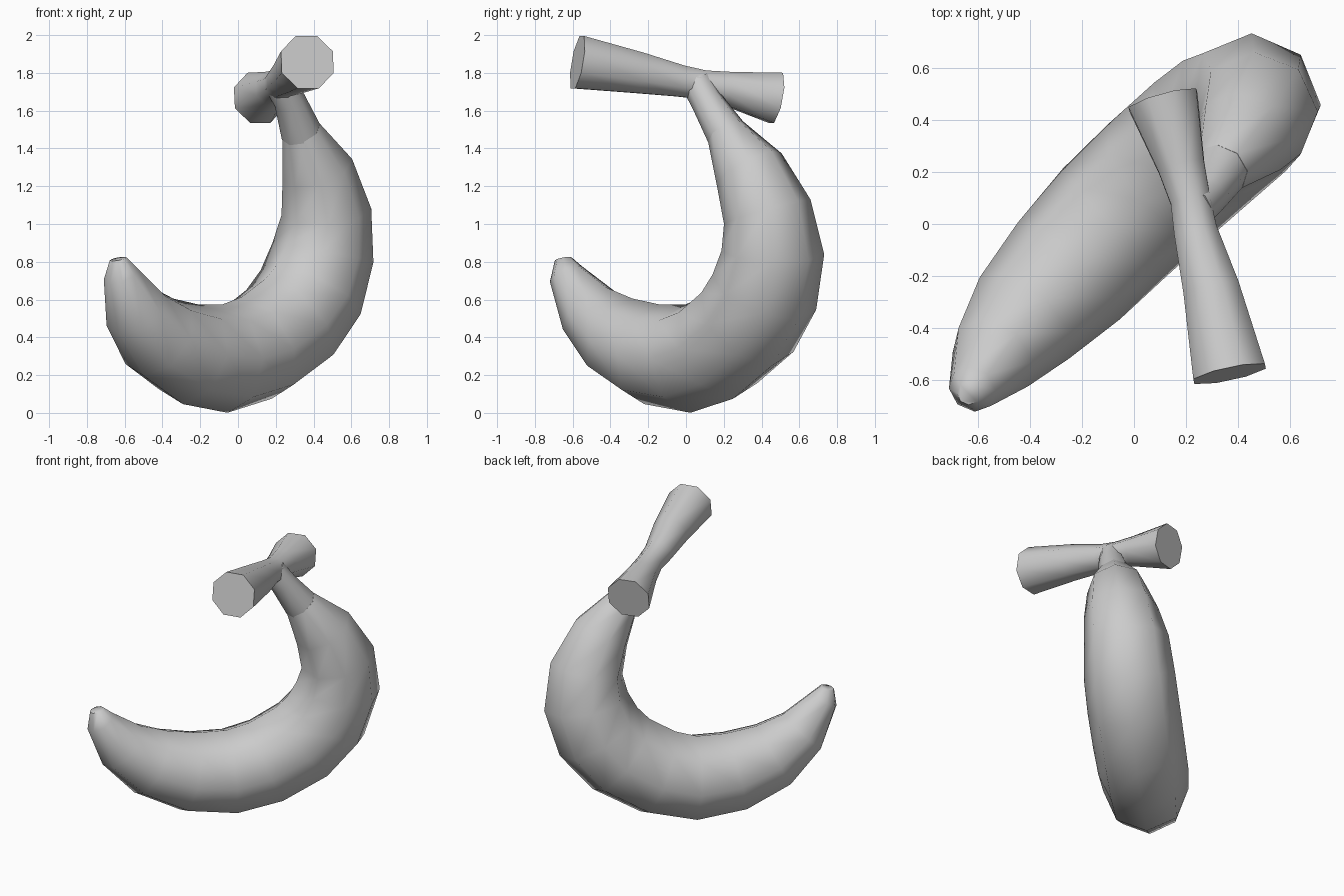
import bpy, math
from mathutils import Vector

if "Cube" in bpy.data.objects:
    bpy.data.objects.remove(bpy.data.objects["Cube"])

def tube(name, rings, ref, turn=0.0, sides=8):
    """Sweep an n-sided ring along (x, y, z, radius) stations and cap both ends."""
    pts = [Vector(r[:3]) for r in rings]
    verts, faces = [], []
    last = len(pts) - 1
    for i, p in enumerate(pts):
        t = (pts[min(i + 1, last)] - pts[max(i - 1, 0)]).normalized()
        b = (ref - t * ref.dot(t)).normalized()
        n = t.cross(b)
        for k in range(sides):
            a = 2 * math.pi * k / sides + turn
            verts.append(p + rings[i][3] * (b * math.cos(a) + n * math.sin(a)))
    for i in range(last):
        for k in range(sides):
            a, c = i * sides, (k + 1) % sides
            faces.append((a + k, a + c, a + sides + c, a + sides + k))
    faces.append(tuple(reversed(range(sides))))
    faces.append(tuple(range(last * sides, (last + 1) * sides)))
    me = bpy.data.meshes.new(name)
    me.from_pydata(verts, [], faces)
    ob = bpy.data.objects.new(name, me)
    bpy.context.collection.objects.link(ob)
    bpy.ops.object.select_all(action='DESELECT')
    ob.select_set(True)
    bpy.context.view_layer.objects.active = ob
    bpy.ops.object.mode_set(mode='EDIT')
    bpy.ops.mesh.select_all(action='SELECT')
    bpy.ops.mesh.normals_make_consistent(inside=False)
    bpy.ops.object.mode_set(mode='OBJECT')
    bpy.ops.object.shade_smooth_by_angle(angle=math.radians(65))
    return ob

# curved crescent body, from the blunt tip up to the stem
tube("crescent_body", [
    (-0.635, -0.65, 0.815, 0.045),
    (-0.62, -0.635, 0.735, 0.095),
    (-0.54, -0.51, 0.54, 0.175),
    (-0.42, -0.36, 0.40, 0.232),
    (-0.25, -0.18, 0.31, 0.27),
    (-0.07, 0.01, 0.287, 0.287),
    (0.10, 0.17, 0.345, 0.292),
    (0.275, 0.325, 0.48, 0.294),
    (0.385, 0.415, 0.64, 0.29),
    (0.45, 0.46, 0.85, 0.272),
    (0.468, 0.43, 1.065, 0.238),
    (0.42, 0.335, 1.29, 0.192),
    (0.335, 0.21, 1.49, 0.108),
], Vector((1, -1, 0)))

# narrow stem flaring into the bar
tube("stem", [
    (0.337, 0.215, 1.48, 0.11),
    (0.275, 0.11, 1.65, 0.085),
    (0.225, 0.06, 1.745, 0.085),
], Vector((1, -1, 0)))

# hourglass cross bar with flat ends
tube("cross_bar", [
    (0.367, -0.575, 1.857, 0.152),
    (0.297, -0.25, 1.80, 0.117),
    (0.237, -0.03, 1.757, 0.09),
    (0.217, 0.09, 1.737, 0.083),
    (0.182, 0.22, 1.717, 0.097),
    (0.111, 0.475, 1.668, 0.146),
], Vector((0, 0, 1)), math.pi / 8)
